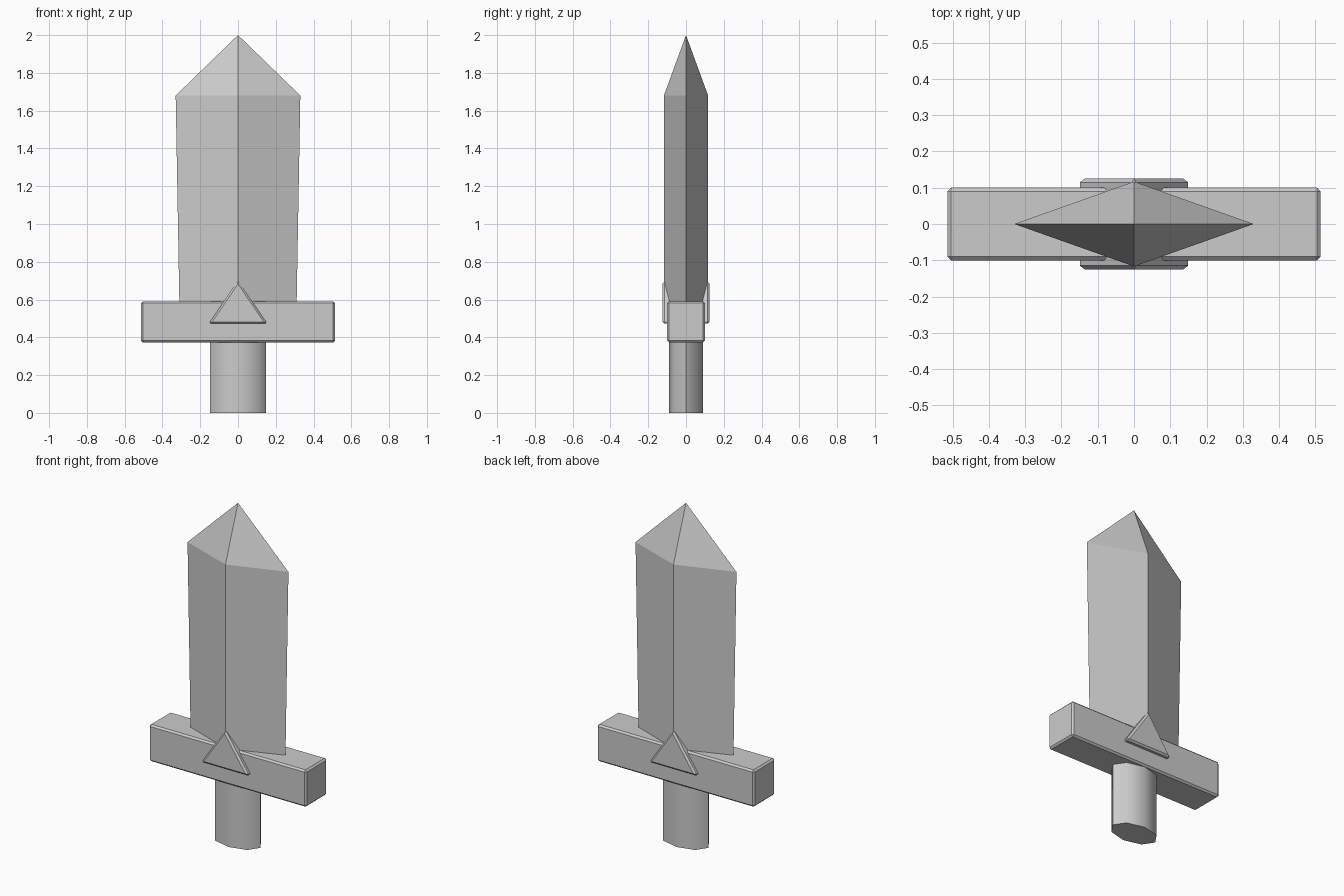
import bpy, bmesh, math
from mathutils import Vector

if "Cube" in bpy.data.objects:
    bpy.data.objects.remove(bpy.data.objects["Cube"])


def loft(name, rings, tip=None):
    """Skin matching rings of points, capping the start and the end (or closing to a tip)."""
    bm = bmesh.new()
    loops = [[bm.verts.new(p) for p in ring] for ring in rings]
    n = len(loops[0])
    for a, b in zip(loops, loops[1:]):
        for i in range(n):
            j = (i + 1) % n
            bm.faces.new((a[i], a[j], b[j], b[i]))
    bm.faces.new(loops[0])
    if tip:
        t = bm.verts.new(tip)
        for i in range(n):
            bm.faces.new((loops[-1][i], loops[-1][(i + 1) % n], t))
    else:
        bm.faces.new(loops[-1])
    bmesh.ops.recalc_face_normals(bm, faces=bm.faces)
    mesh = bpy.data.meshes.new(name)
    bm.to_mesh(mesh)
    bm.free()
    obj = bpy.data.objects.new(name, mesh)
    bpy.context.collection.objects.link(obj)
    return obj


def ellipse(rx, ry, z, sides):
    return [Vector((rx * math.cos(math.tau * i / sides),
                    ry * math.sin(math.tau * i / sides), z)) for i in range(sides)]


def add_bevel(obj, width):
    mod = obj.modifiers.new("edge_bevel", "BEVEL")
    mod.width = width
    mod.segments = 1


# Blade: diamond section widening upward to a pointed tip
loft("blade", [ellipse(0.309, 0.115, 0.5, 4), ellipse(0.33, 0.117, 1.68, 4)], tip=(0, 0, 2.0))

# Crossguard: softened bar
guard = loft("crossguard", [[(x, y, z) for x, y in
             ((-0.514, -0.1), (0.514, -0.1), (0.514, 0.1), (-0.514, 0.1))] for z in (0.373, 0.591)])
add_bevel(guard, 0.01)

# Emblem: triangular prism running through the guard to both faces
emblem = loft("guard_triangle", [[(x, y, z) for x, z in
              ((-0.155, 0.472), (0.155, 0.472), (0, 0.701))] for y in (-0.125, 0.125)])
add_bevel(emblem, 0.01)

# Grip: flattened octagon with smooth sides
grip = loft("grip", [ellipse(0.148, 0.09, z, 8) for z in (0, 0.4)])
bpy.context.view_layer.objects.active = grip
grip.select_set(True)
bpy.ops.object.shade_smooth_by_angle(angle=math.radians(65))
